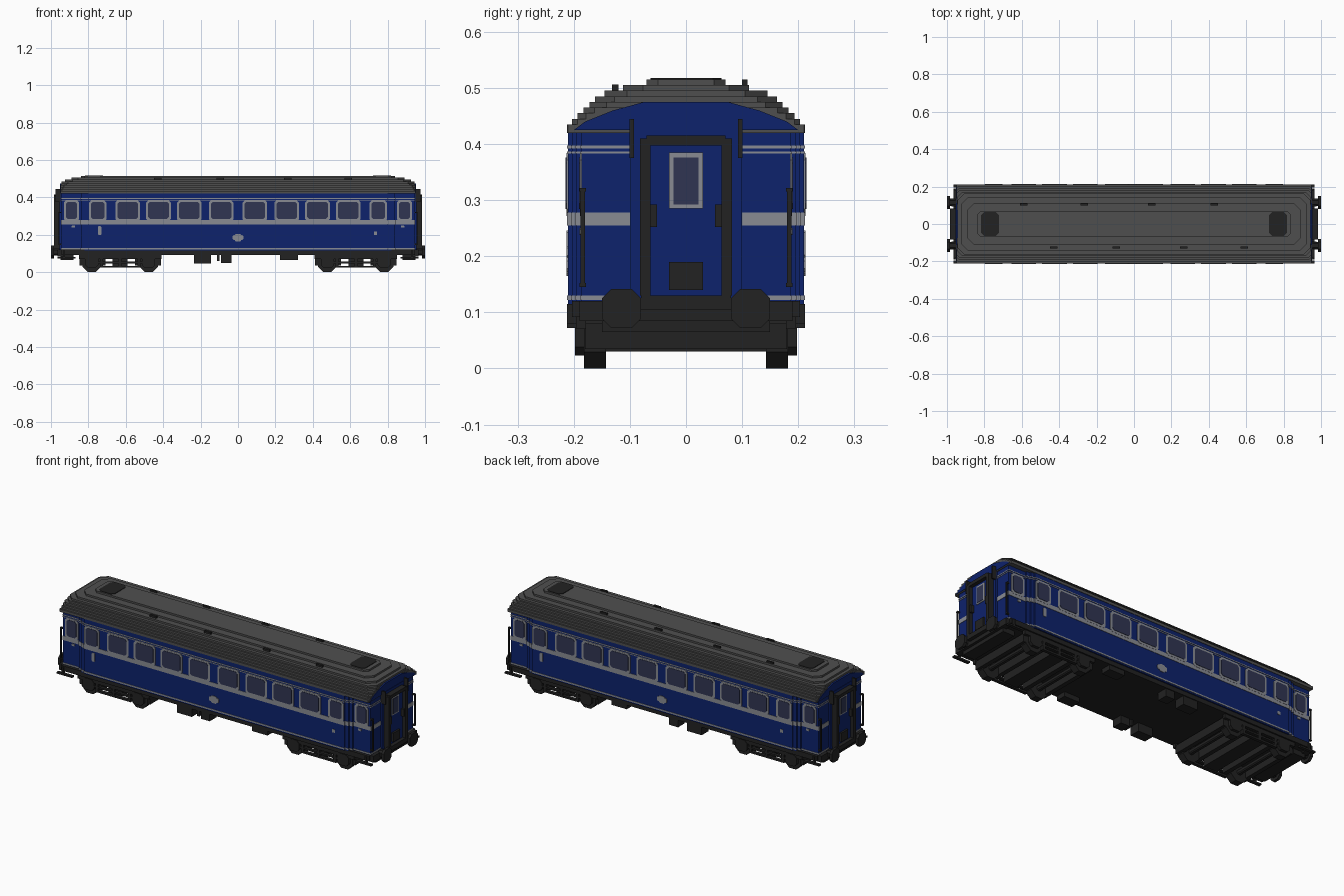
import bpy, bmesh
from mathutils import Vector

cube = bpy.data.objects.get("Cube")
if cube:
    bpy.data.objects.remove(cube)


def material(name, r, g, b):
    m = bpy.data.materials.new(name)
    m.use_nodes = True
    m.diffuse_color = (r, g, b, 1)
    m.node_tree.nodes["Principled BSDF"].inputs["Base Color"].default_value = (r, g, b, 1)
    return m


BLUE = material("coach blue", 0.004, 0.016, 0.15)
GREY = material("roof grey", 0.078, 0.078, 0.078)
DARK = material("frame black", 0.016, 0.016, 0.016)
SILVER = material("trim silver", 0.25, 0.26, 0.29)
GLASS = material("window glass", 0.03, 0.036, 0.085)
SIDES = (-1, 1)


class Part:
    """Collects blocks and prisms into one flat-shaded object."""

    def __init__(self, name, mat):
        self.name, self.mat, self.bm = name, mat, bmesh.new()

    def prism(self, points, axis, lo, hi):
        rings = []
        for d in (lo, hi):
            ring = []
            for a, b in points:
                co = [a, b]
                co.insert(axis, d)
                ring.append(self.bm.verts.new(Vector(co)))
            rings.append(ring)
        n = len(points)
        self.bm.faces.new(rings[0])
        self.bm.faces.new(rings[1][::-1])
        for i in range(n):
            j = (i + 1) % n
            self.bm.faces.new((rings[0][i], rings[0][j], rings[1][j], rings[1][i]))

    def box(self, x0, x1, y0, y1, z0, z1):
        self.prism([(x0, y0), (x1, y0), (x1, y1), (x0, y1)], 2, z0, z1)

    def octagon(self, a, b, ha, hb, cut, axis, lo, hi):
        pts = [(ha - cut, hb), (ha, hb - cut), (ha, cut - hb), (ha - cut, -hb),
               (cut - ha, -hb), (-ha, cut - hb), (-ha, hb - cut), (cut - ha, hb)]
        self.prism([(a + p, b + q) for p, q in pts], axis, min(lo, hi), max(lo, hi))

    def both(self, s, near, far, *yz):
        """Block between two distances from the middle, on end s."""
        self.box(min(s * near, s * far), max(s * near, s * far), *yz)

    def done(self):
        bmesh.ops.recalc_face_normals(self.bm, faces=self.bm.faces)
        mesh = bpy.data.meshes.new(self.name)
        self.bm.to_mesh(mesh)
        self.bm.free()
        mesh.materials.append(self.mat)
        bpy.context.collection.objects.link(bpy.data.objects.new(self.name, mesh))


# Body: wide middle, stepping in to narrow vestibules
SECTIONS = [(0.80, 0.21), (0.82, 0.203), (0.84, 0.195), (0.945, 0.186)]
body = Part("body", BLUE)
trim = Part("side_stripes", SILVER)
for length, half in SECTIONS:
    body.box(-length, length, -half, half, 0.115, 0.425)
    for z0, z1 in ((0.122, 0.13), (0.255, 0.278), (0.383, 0.387), (0.392, 0.397)):
        w = half + 0.002
        trim.box(-length - 0.002, length + 0.002, -w, w, z0, z1)
body.done()
trim.done()

# Arched end walls and centre door panels
ARCH = [(0.2, 0.425), (0.18, 0.44), (0.155, 0.45), (0.13, 0.46), (0.1, 0.468), (0.075, 0.475)]
ends = Part("end_walls", BLUE)
for s in SIDES:
    lo, hi = sorted((s * 0.94, s * 0.953))
    ends.prism(ARCH + [(-y, z) for y, z in reversed(ARCH)], 0, lo, hi)
    ends.both(s, 0.94, 0.955, -0.1, 0.1, 0.12, 0.43)
    ends.both(s, 0.95, 0.965, -0.065, 0.065, 0.13, 0.4)
ends.done()

# Stepped roof: half width, half length, top height, corner cut
LAYERS = [(0.212, 0.95, 0.435, 0.002), (0.203, 0.95, 0.445, 0.01), (0.193, 0.95, 0.455, 0.015),
          (0.183, 0.95, 0.465, 0.02), (0.172, 0.947, 0.475, 0.03), (0.162, 0.943, 0.485, 0.035),
          (0.145, 0.925, 0.495, 0.04), (0.112, 0.89, 0.505, 0.035), (0.07, 0.84, 0.515, 0.02)]
roof = Part("roof", GREY)
base = 0.42
for half, length, top, cut in LAYERS:
    roof.octagon(0, 0, length, half, cut, 2, base, top)
    base = top
roof.done()

# Roof vents
vents = Part("roof_vents", DARK)
for s in SIDES:
    vents.octagon(s * 0.77, 0, 0.047, 0.063, 0.015, 2, 0.5, 0.518)
for x in (-0.59, -0.265, 0.095, 0.43):
    vents.box(x - 0.02, x + 0.02, 0.1, 0.11, 0.5, 0.515)
    vents.box(-x - 0.02, -x + 0.02, -0.132, -0.12, 0.49, 0.506)
vents.done()

# Side windows: centre, half width, wall distance
windows = [(s * x, 0.055, 0.21) for s in SIDES for x in (0.09, 0.26, 0.425, 0.59)]
windows += [(s * 0.75, 0.036, 0.21) for s in SIDES] + [(s * 0.89, 0.03, 0.186) for s in SIDES]
frames = Part("window_frames", SILVER)
panes = Part("window_panes", GLASS)
for x, half, wall in windows:
    for s in SIDES:
        frames.octagon(x, 0.328, half + 0.011, 0.056, 0.012, 1, s * wall, s * (wall + 0.003))
        panes.octagon(x, 0.33, half, 0.046, 0.01, 1, s * wall, s * (wall + 0.005))

# End door windows
for s in SIDES:
    frames.both(s, 0.96, 0.968, -0.03, 0.03, 0.285, 0.385)
    panes.both(s, 0.96, 0.97, -0.022, 0.022, 0.292, 0.376)
frames.done()
panes.done()

# Painted crest and small markings
marks = Part("side_markings", SILVER)
for s in SIDES:
    lo, hi = s * 0.2, s * 0.213
    marks.octagon(0, 0.185, 0.03, 0.013, 0.006, 1, lo, hi)
    marks.octagon(0, 0.185, 0.017, 0.02, 0.005, 1, lo, hi)
    marks.octagon(s * 0.74, 0.222, 0.009, 0.024, 0.004, 1, lo, hi)
    marks.octagon(-s * 0.735, 0.208, 0.009, 0.009, 0.002, 1, lo, hi)
    for t in SIDES:
        marks.octagon(t * 0.88, 0.244, 0.009, 0.006, 0.002, 1, s * 0.18, s * 0.19)
marks.done()

# Gangway frames, door plates and end rails
gangway = Part("gangways", DARK)
rails = Part("hand_rails", DARK)
for s in SIDES:
    for t in SIDES:
        y0, y1 = sorted((t * 0.063, t * 0.082))
        gangway.both(s, 0.95, 0.985, y0, y1, 0.13, 0.41)
        y0, y1 = sorted((t * 0.052, t * 0.066))
        gangway.both(s, 0.95, 0.982, y0, y1, 0.252, 0.292)
        y = t * 0.097
        rails.both(s, 0.95, 0.975, y - 0.004, y + 0.004, 0.375, 0.445)
        y = t * 0.184
        rails.both(s, 0.945, 0.96, y - 0.006, y + 0.006, 0.145, 0.152)
        rails.both(s, 0.945, 0.96, y - 0.006, y + 0.006, 0.315, 0.322)
        rails.both(s, 0.954, 0.96, y - 0.004, y + 0.004, 0.145, 0.322)
    gangway.both(s, 0.95, 0.985, -0.07, 0.07, 0.397, 0.415)
    gangway.both(s, 0.95, 0.985, -0.08, 0.08, 0.105, 0.13)
    gangway.both(s, 0.95, 0.975, -0.03, 0.03, 0.14, 0.19)
gangway.done()
rails.done()

# Underframe, end beams and footsteps
under = Part("underframe", DARK)
under.box(-0.945, 0.945, -0.203, 0.203, 0.092, 0.12)
for s in SIDES:
    under.both(s, 0.93, 0.965, -0.19, 0.19, 0.085, 0.12)
    under.both(s, 0.88, 0.95, -0.15, 0.15, 0.065, 0.1)
    for t in SIDES:
        y0, y1 = sorted((t * 0.195, t * 0.212))
        under.both(s, 0.87, 0.965, y0, y1, 0.072, 0.081)
        under.both(s, 0.925, 0.935, y0, y1, 0.072, 0.115)
under.done()

# Equipment boxes: start, end, bottom, side
boxes = Part("equipment_boxes", DARK)
for x0, x1, z, sides in ((-0.235, -0.145, 0.045, SIDES), (-0.09, -0.035, 0.05, SIDES),
                         (-0.112, -0.098, 0.06, (-1,)), (0.225, 0.32, 0.066, SIDES)):
    for s in sides:
        y0, y1 = sorted((s * 0.14, s * 0.198))
        boxes.box(x0, x1, y0, y1, z, 0.095)
boxes.done()

# Buffers
buffers = Part("buffers", DARK)
for s in SIDES:
    for t in SIDES:
        buffers.octagon(t * 0.115, 0.108, 0.02, 0.02, 0.01, 0, s * 0.955, s * 0.99)
        buffers.octagon(t * 0.115, 0.107, 0.035, 0.035, 0.017, 0, s * 0.985, s)
buffers.done()

# Bogies with wheels, axles, side frames and cross beams
frame = Part("bogie_frames", DARK)
wheels = Part("wheels", DARK)
for s in SIDES:
    cx = s * 0.63
    for dx in (-0.152, 0.152):
        x = cx + dx
        wheels.octagon(x, 0.05, 0.012, 0.012, 0.005, 1, -0.19, 0.19)
        for t in SIDES:
            wheels.octagon(x, 0.05, 0.05, 0.05, 0.029, 1, t * 0.143, t * 0.182)
            frame.octagon(x, 0.055, 0.035, 0.032, 0.015, 1, t * 0.18, t * 0.198)
    for t in SIDES:
        y0, y1 = sorted((t * 0.178, t * 0.195))
        frame.box(cx - 0.22, cx + 0.22, y0, y1, 0.07, 0.1)
        frame.box(cx - 0.17, cx + 0.17, y0, y1, 0.047, 0.056)
        frame.box(cx - 0.1, cx + 0.1, y0, y1, 0.024, 0.034)
        for dx in (-0.1, 0, 0.1):
            frame.box(cx + dx - 0.008, cx + dx + 0.008, y0, y1, 0.024, 0.075)
    frame.box(cx - 0.04, cx + 0.04, -0.18, 0.18, 0.03, 0.095)
    for dx in (-0.205, -0.09, 0.09, 0.205):
        frame.box(cx + dx - 0.012, cx + dx + 0.012, -0.18, 0.18, 0.035, 0.08)
frame.done()
wheels.done()
